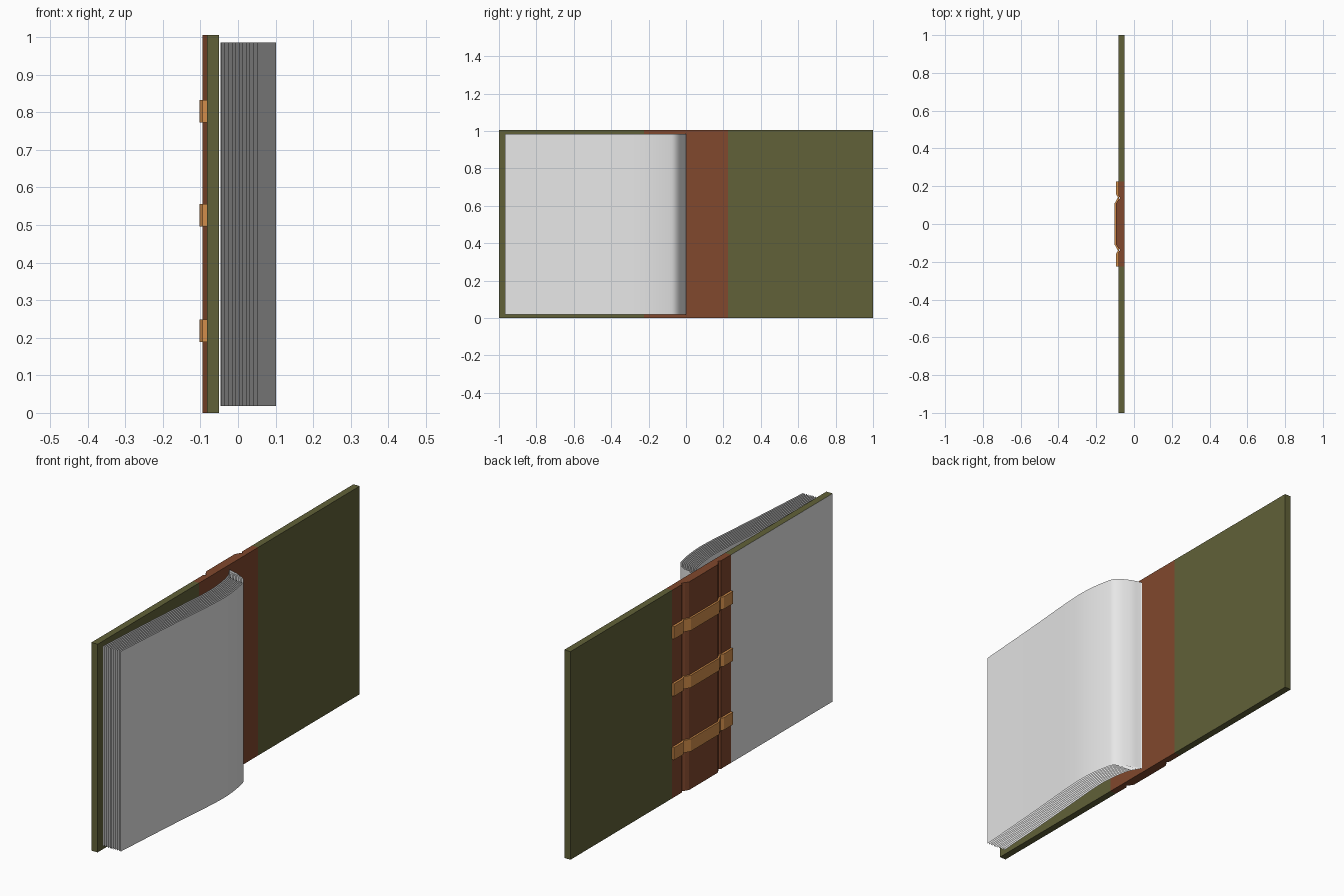
import bpy
import bmesh
from mathutils import Vector

cube = bpy.data.objects.get("Cube")
if cube:
    bpy.data.objects.remove(cube, do_unlink=True)

HEIGHT = 1.005


def material(name, colour):
    mat = bpy.data.materials.new(name)
    mat.use_nodes = True
    mat.diffuse_color = (*colour, 1)
    mat.node_tree.nodes["Principled BSDF"].inputs["Base Color"].default_value = (*colour, 1)
    return mat


olive = material("olive_cloth", (0.12, 0.12, 0.04))
leather = material("brown_leather", (0.22, 0.065, 0.026))
tan = material("tan_strap", (0.65, 0.27, 0.07))
paper = material("paper", (0.8, 0.8, 0.8))


def finish(name, bm, *mats):
    mesh = bpy.data.meshes.new(name)
    bm.to_mesh(mesh)
    bm.free()
    for mat in mats:
        mesh.materials.append(mat)
    obj = bpy.data.objects.new(name, mesh)
    bpy.context.collection.objects.link(obj)
    return obj


def prism(name, outline, bottom, top, *mats):
    """Solid made by raising a closed (x, y) outline."""
    bm = bmesh.new()
    face = bm.faces.new([bm.verts.new((x, y, bottom)) for x, y in outline])
    raised = bmesh.ops.extrude_face_region(bm, geom=[face])["geom"]
    verts = [v for v in raised if isinstance(v, bmesh.types.BMVert)]
    bmesh.ops.translate(bm, verts=verts, vec=(0, 0, top - bottom))
    bmesh.ops.recalc_face_normals(bm, faces=bm.faces)
    return finish(name, bm, *mats)


def mirrored(half):
    """Close a half outline across y = 0."""
    return half + [(x, -y) for x, y in reversed(half)]


# Cover boards; the front board has a plain paper-coloured outside
INNER, OUTER, JOINT = -0.05, -0.083, 0.225
for name, side in (("front_cover", -1), ("back_cover", 1)):
    a, b = side * JOINT, side
    cover = prism(name, [(OUTER, a), (INNER, a), (INNER, b), (OUTER, b)],
                  0, HEIGHT, olive, paper)
    if side < 0:
        for face in cover.data.polygons:
            if face.normal.x < -0.9:
                face.material_index = 1

# Leather spine with a hinge groove on either side of the raised back
prism("spine", mirrored([(INNER, JOINT), (OUTER, JOINT), (OUTER, 0.15),
                         (-0.073, 0.138), (-0.083, 0.128), (-0.094, 0.11)]),
      0, HEIGHT, leather)

# Straps that follow the spine and dip at the hinges
strap = mirrored([(-0.08, JOINT), (-0.094, JOINT), (-0.094, 0.155),
                  (-0.085, 0.142), (-0.09, 0.132), (-0.103, 0.108)])
for i, z in enumerate((0.218, 0.526, 0.802)):
    prism(f"strap_{i + 1}", strap, z - 0.03, z + 0.03, tan)


def smooth_path(points, steps=6):
    """Catmull-Rom curve through the points."""
    pts = [Vector(p) for p in points]
    pts = [pts[0] * 2 - pts[1]] + pts + [pts[-1] * 2 - pts[-2]]
    path = []
    for p, q, r, s in zip(pts, pts[1:], pts[2:], pts[3:]):
        for k in range(steps):
            t = k / steps
            path.append(0.5 * (2 * q + (r - p) * t + (2 * p - 5 * q + 4 * r - s) * t ** 2
                               + (3 * q - p - 3 * r + s) * t ** 3))
    return path + [pts[-2]]


# Curved paper sheets, blended from the innermost to the outermost
under = smooth_path([(-0.046, 0), (-0.033, -0.025), (-0.015, -0.06), (0, -0.14),
                     (0.005, -0.25), (-0.01, -0.45), (-0.03, -0.72), (-0.045, -0.967)])
over = smooth_path([(-0.04, 0), (0.01, -0.016), (0.065, -0.05), (0.085, -0.1),
                    (0.1, -0.21), (0.098, -0.34), (0.075, -0.62), (0.05, -0.967)])
SHEETS = 11
for i in range(SHEETS):
    path = [a.lerp(b, i / (SHEETS - 1)) for a, b in zip(under, over)]
    bm = bmesh.new()
    rows = [[bm.verts.new((p.x, p.y, z)) for z in (0.018, 0.985)] for p in path]
    for (a, b), (c, d) in zip(rows, rows[1:]):
        bm.faces.new((a, b, d, c)).smooth = True
    bmesh.ops.recalc_face_normals(bm, faces=bm.faces)
    if sum(f.normal.x for f in bm.faces) < 0:
        bmesh.ops.reverse_faces(bm, faces=bm.faces)
    finish(f"page_{i + 1}", bm, paper)
